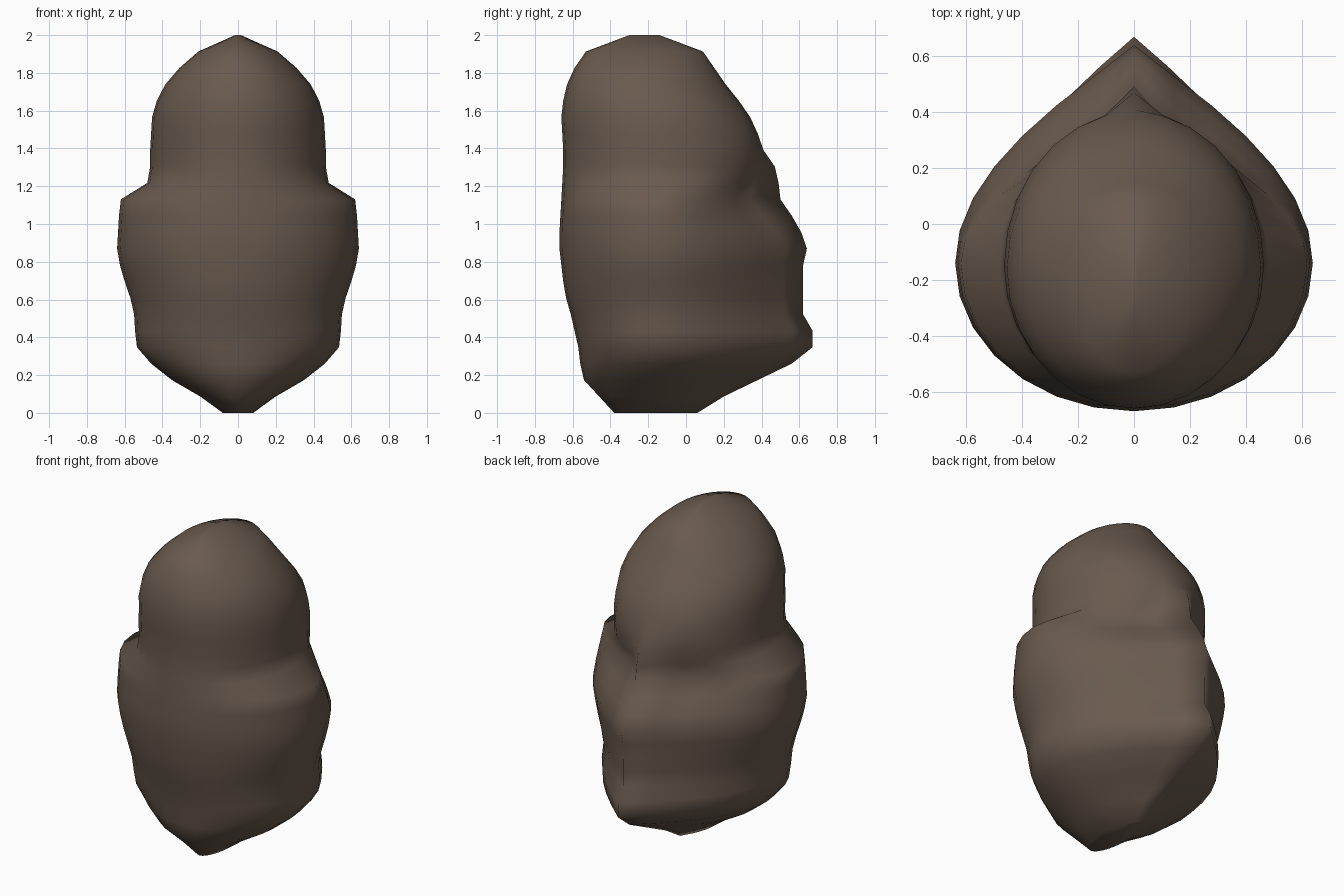
import bpy, bmesh
from math import sin, cos, pi

cube = bpy.data.objects.get("Cube")
if cube:
    bpy.data.objects.remove(cube)

SEGMENTS = 28
HEIGHT = 2

# Evenly stacked sections, bottom to top:
# half width, front y, widest y, back y, back pointedness, back spike
SECTIONS = [
    (0.08, -0.38, -0.16, 0.06, 0.9, 0),
    (0.20, -0.46, -0.16, 0.20, 0.9, 0),
    (0.35, -0.54, -0.15, 0.38, 0.9, 0),
    (0.46, -0.56, -0.14, 0.56, 0.9, 0),
    (0.535, -0.57, -0.14, 0.67, 0.9, 0),
    (0.545, -0.59, -0.14, 0.67, 0.9, 0),
    (0.55, -0.61, -0.14, 0.62, 0.9, 0),
    (0.57, -0.635, -0.14, 0.62, 0.9, 0),
    (0.60, -0.65, -0.14, 0.62, 0.9, 0),
    (0.625, -0.66, -0.14, 0.62, 0.9, 0),
    (0.64, -0.67, -0.14, 0.63, 0.9, 0.01),
    (0.635, -0.67, -0.14, 0.58, 0.95, 0.03),
    (0.63, -0.665, -0.14, 0.50, 1, 0.06),
    (0.62, -0.66, -0.14, 0.42, 1, 0.08),
    (0.48, -0.655, -0.14, 0.39, 0.2, 0.1),
    (0.465, -0.65, -0.14, 0.41, 0.1, 0.06),
    (0.465, -0.65, -0.15, 0.40, 0, 0.01),
    (0.46, -0.655, -0.15, 0.38, 0, 0),
    (0.455, -0.66, -0.16, 0.34, 0, 0),
    (0.43, -0.65, -0.18, 0.28, 0, 0),
    (0.385, -0.63, -0.20, 0.21, 0, 0),
    (0.31, -0.59, -0.21, 0.15, 0, 0),
    (0.21, -0.53, -0.22, 0.09, 0, 0),
    (0.015, -0.30, -0.22, -0.14, 0, 0),
]


def section_points(level, half, front, mid, back, point, spike):
    """Round in front; behind, blended from round to a teardrop point."""
    z = HEIGHT * level / (len(SECTIONS) - 1)
    points = []
    for i in range(SEGMENTS):
        angle = 2 * pi * i / SEGMENTS
        s = sin(angle)
        if s > 0:
            taper = 1 - abs(angle - pi / 2) / (pi / 2)
            y = mid + (back - mid) * (s + (taper - s) * point)
        else:
            y = mid + (mid - front) * s
        if i == SEGMENTS // 4:
            y += spike
        points.append((half * cos(angle), y, z))
    return points


# Loft the sections into one closed body
bm = bmesh.new()
rings = [[bm.verts.new(p) for p in section_points(level, *s)]
         for level, s in enumerate(SECTIONS)]
for low, high in zip(rings, rings[1:]):
    for i in range(SEGMENTS):
        j = (i + 1) % SEGMENTS
        bm.faces.new((low[i], low[j], high[j], high[i]))
bm.faces.new(rings[0][::-1])
bm.faces.new(rings[-1])
bmesh.ops.recalc_face_normals(bm, faces=bm.faces)

mesh = bpy.data.meshes.new("rounded_body")
bm.to_mesh(mesh)
bm.free()
body = bpy.data.objects.new("rounded_body", mesh)
bpy.context.collection.objects.link(body)

# Single brown colour
brown = bpy.data.materials.new("earth_brown")
brown.use_nodes = True
colour = (0.141, 0.102, 0.076, 1)
brown.diffuse_color = colour
shader = next(n for n in brown.node_tree.nodes if n.type == "BSDF_PRINCIPLED")
shader.inputs["Base Color"].default_value = colour
mesh.materials.append(brown)

# Soft shading over the whole form
for face in mesh.polygons:
    face.use_smooth = True
